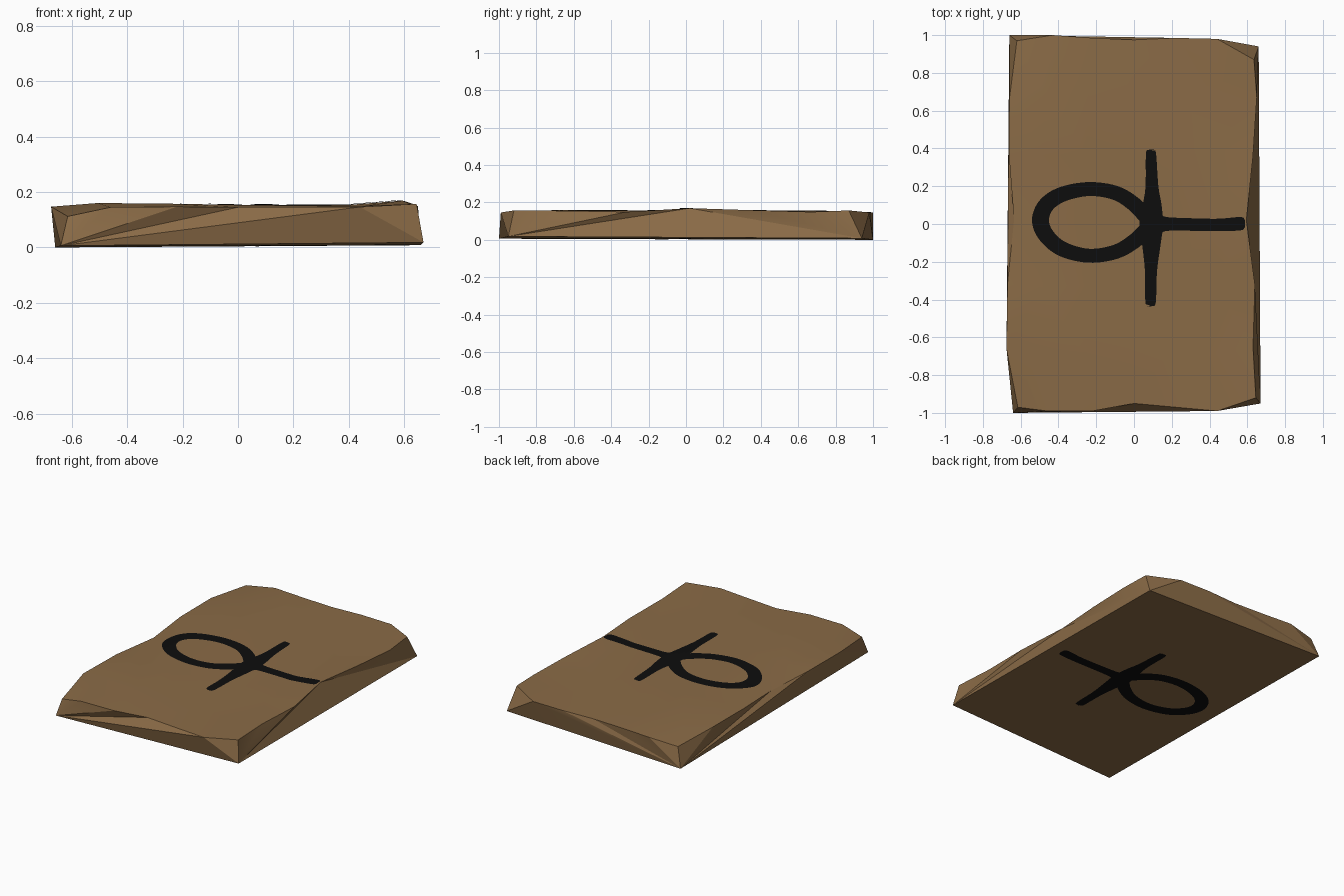
import bpy, bmesh
from mathutils import Vector
from mathutils.bvhtree import BVHTree

if "Cube" in bpy.data.objects:
    bpy.data.objects.remove(bpy.data.objects["Cube"])


def material(name, rgb):
    m = bpy.data.materials.new(name)
    m.diffuse_color = (*rgb, 1)
    m.use_nodes = True
    m.node_tree.nodes["Principled BSDF"].inputs["Base Color"].default_value = m.diffuse_color
    return m


clay = material("brown clay", (0.255, 0.147, 0.062))
ink = material("black paint", (0.004, 0.004, 0.004))


def add_object(name, bm, mat):
    me = bpy.data.meshes.new(name)
    bm.to_mesh(me)
    me.materials.append(mat)
    ob = bpy.data.objects.new(name, me)
    bpy.context.collection.objects.link(ob)
    return ob


# Worn top rim: each side runs corner to corner with 7 points
front = [(-.615, -.97, .112), (-.46, -.99, .145), (-.22, -.99, .147), (0, -.95, .145),
         (.22, -.97, .145), (.44, -.99, .146), (.645, -.92, .157)]
back = [(-.62, .97, .125), (-.43, 1.0, .147), (-.22, .985, .147), (0, .975, .146),
        (.22, .985, .147), (.44, .98, .146), (.635, .87, .157)]
left = [(-.675, -.66, .147), (-.67, -.32, .145), (-.635, .02, .135), (-.66, .34, .147), (-.66, .66, .148)]
right = [(.63, -.65, .155), (.64, -.32, .149), (.595, .02, .169), (.63, .36, .158), (.65, .67, .149)]
left = [front[0]] + left + [back[0]]
right = [front[-1]] + right + [back[-1]]
# Base corners: front left, front right, back right, back left
base = [(-.64, -1.0, .006), (.67, -.95, .018), (.66, .94, .008), (-.66, 1.0, 0)]

# Slab: patch spanned between the four rim lines, skirt walls, flat base
bm = bmesh.new()
N = 7
grid = []
for j in range(N):
    v = j / (N - 1)
    row = []
    for i in range(N):
        u = i / (N - 1)
        F, B, L, R = (Vector(p) for p in (front[i], back[i], left[j], right[j]))
        corners = ((1 - u) * (1 - v) * Vector(front[0]) + u * (1 - v) * Vector(front[-1])
                   + (1 - u) * v * Vector(back[0]) + u * v * Vector(back[-1]))
        co = (1 - v) * F + v * B + (1 - u) * L + u * R - corners
        if 0 < i < N - 1 and 0 < j < N - 1:
            co.z = .5 * co.z + .5 * .148
        row.append(bm.verts.new(co))
    grid.append(row)
top_faces = []
for j in range(N - 1):
    for i in range(N - 1):
        top_faces.append(bm.faces.new((grid[j][i], grid[j][i + 1], grid[j + 1][i + 1], grid[j + 1][i])))
foot = [bm.verts.new(p) for p in base]
bm.faces.new(foot[::-1])


def wall(a, b, rim, m):
    """Fan from foot a to rim points 0..m, then from foot b to the rest."""
    for k in range(N - 1):
        bm.faces.new((a if k < m else b, rim[k + 1], rim[k]))
    bm.faces.new((a, b, rim[m]))


wall(foot[0], foot[1], grid[0], 5)
wall(foot[1], foot[2], [r[-1] for r in grid], 3)
wall(foot[2], foot[3], grid[-1][::-1], 1)
wall(foot[3], foot[0], [r[0] for r in grid][::-1], 5)
for f in top_faces:
    f.smooth = True
bmesh.ops.recalc_face_normals(bm, faces=bm.faces)
bmesh.ops.triangulate(bm, faces=bm.faces)
slab = add_object("slab", bm, clay)
tree = BVHTree.FromBMesh(bm)
bm.free()
bpy.context.view_layer.objects.active = slab
slab.select_set(True)
bpy.ops.object.shade_smooth_by_angle(angle=0.35)


def spline(pts, steps=6):
    """Smooth line through (x, y, width) points."""
    p = [Vector(q) for q in pts]
    p = [2 * p[0] - p[1]] + p + [2 * p[-1] - p[-2]]
    out = []
    for a, b, c, d in zip(p, p[1:], p[2:], p[3:]):
        for s in range(steps):
            t = s / steps
            out.append(.5 * (2 * b + (c - a) * t + (2 * a - 5 * b + 4 * c - d) * t * t
                             + (3 * b - a - 3 * c + d) * t ** 3))
    return out + [p[-2]]


def stroke(bm, pts, top):
    """Painted band draped on the top or the underside of the slab."""
    line = spline(pts)
    rows = []
    for k, q in enumerate(line):
        d = line[min(k + 1, len(line) - 1)] - line[max(k - 1, 0)]
        n = Vector((-d.y, d.x)).normalized()
        row = []
        for s in (-.5, -.25, 0, .25, .5):
            x, y = q.x + n.x * q.z * s, q.y + n.y * q.z * s
            hit = tree.ray_cast(Vector((x, y, 1 if top else -1)), Vector((0, 0, -1 if top else 1)))[0]
            z = hit.z if hit else (.15 if top else .008)
            row.append(bm.verts.new((x, y, z + (.003 if top else -.002))))
        rows.append(row)
    for a, b in zip(rows, rows[1:]):
        for i in range(4):
            f = bm.faces.new((a[i], b[i], b[i + 1], a[i + 1]))
            f.normal_update()
            if (f.normal.z > 0) != top:
                f.normal_flip()


# Painted loop, cross bar and tail
loop = [(.07, .03, .08), (0, .105, .08), (-.1, .165, .076), (-.24, .185, .074), (-.38, .157, .08),
        (-.465, .1, .085), (-.495, .02, .09), (-.465, -.06, .085), (-.38, -.132, .08),
        (-.24, -.168, .074), (-.1, -.148, .076), (0, -.092, .08), (.07, -.025, .08)]
bar = [(.087, -.43, .03), (.088, -.41, .056), (.09, -.25, .064), (.092, -.1, .1), (.092, 0, .125),
       (.096, .1, .1), (.095, .2, .068), (.09, .37, .054), (.09, .39, .03)]
tail = [(.05, 0, .1), (.13, 0, .1), (.18, 0, .072), (.32, -.003, .066), (.45, -.005, .066),
        (.565, .002, .07), (.588, .003, .036)]
for name, top in (("top_painted_sign", True), ("underside_painted_sign", False)):
    bm = bmesh.new()
    for pts in (loop, bar, tail):
        stroke(bm, pts, top)
    add_object(name, bm, ink)
    bm.free()
